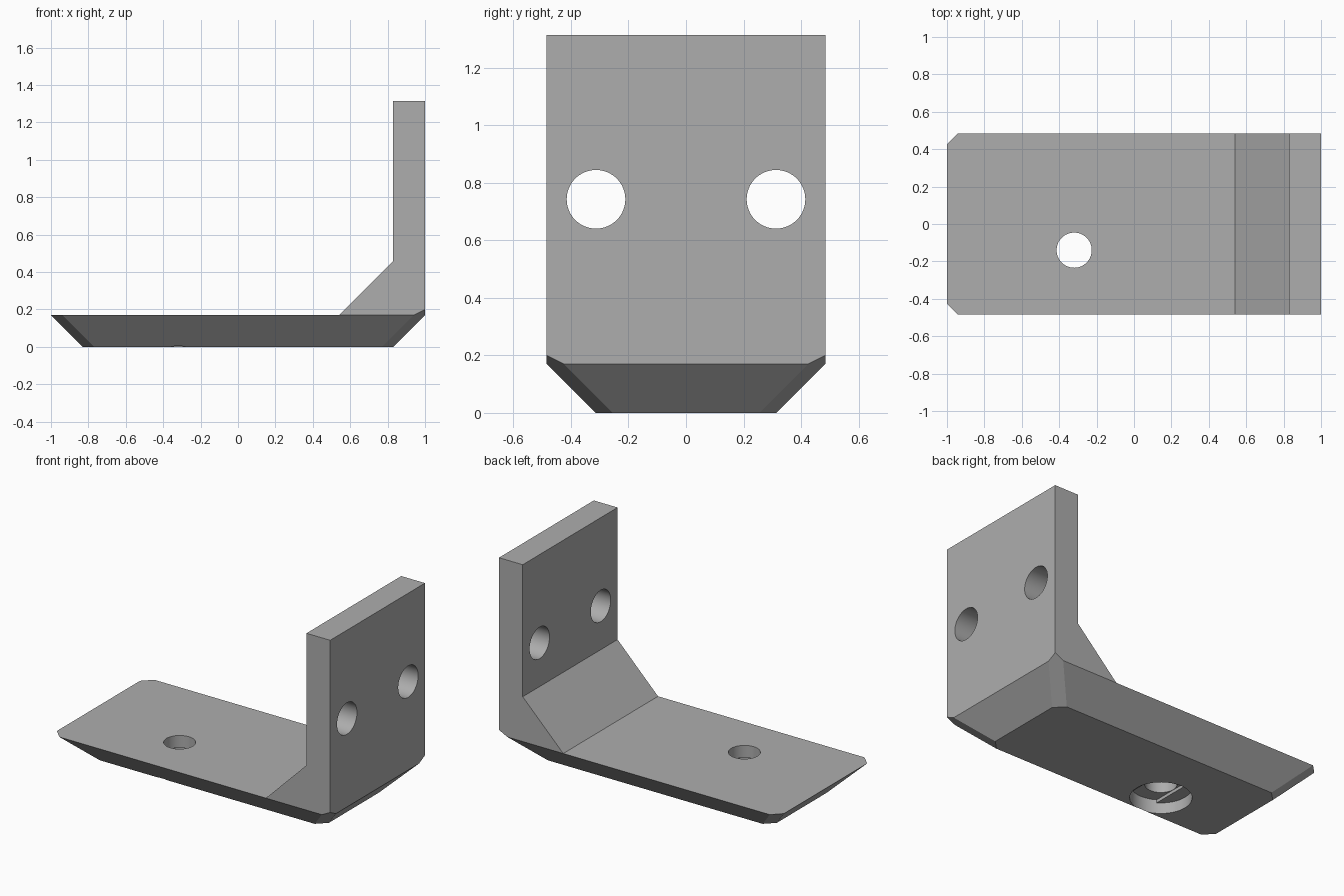
import bpy, bmesh
from math import pi
from mathutils import Matrix, Vector

cube = bpy.data.objects.get("Cube")
if cube:
    bpy.data.objects.remove(cube)

grey = bpy.data.materials.new("plain_grey")
grey.use_nodes = True
color = (0.42, 0.42, 0.42, 1)
grey.diffuse_color = color
grey.node_tree.nodes["Principled BSDF"].inputs["Base Color"].default_value = color

HALF_W, THICK, CORNER = 0.485, 0.17, 0.06


def slice_off(bm, point, normal):
    """Remove everything beyond a plane and cap the opening."""
    geom = bm.verts[:] + bm.edges[:] + bm.faces[:]
    cut = bmesh.ops.bisect_plane(bm, geom=geom, dist=1e-5, plane_co=point,
                                 plane_no=normal, clear_outer=True)
    edges = [e for e in cut["geom_cut"] if isinstance(e, bmesh.types.BMEdge) and e.is_boundary]
    if edges:
        bmesh.ops.holes_fill(bm, edges=edges, sides=0)


def finish(name, bm):
    bmesh.ops.recalc_face_normals(bm, faces=bm.faces[:])
    mesh = bpy.data.meshes.new(name)
    bm.to_mesh(mesh)
    bm.free()
    mesh.materials.append(grey)
    obj = bpy.data.objects.new(name, mesh)
    bpy.context.collection.objects.link(obj)
    return obj


# L-shaped bracket with gusset, extruded across its width
profile = [(-1, 0), (1, 0), (1, 1.315), (0.83, 1.315), (0.83, 0.46),
           (0.54, THICK), (-1, THICK)]
bm = bmesh.new()
side = bm.faces.new([bm.verts.new((x, -HALF_W, z)) for x, z in profile])
back = bmesh.ops.extrude_face_region(bm, geom=[side])["geom"]
bmesh.ops.translate(bm, vec=(0, 2 * HALF_W, 0),
                    verts=[v for v in back if isinstance(v, bmesh.types.BMVert)])

# Sloped underside edges, then the clipped corners between them
for s in (-1, 1):
    slice_off(bm, Vector((s, 0, THICK)), Vector((s, 0, -1)))
    slice_off(bm, Vector((0, s * HALF_W, THICK)), Vector((0, s, -1)))
for sx in (-1, 1):
    for sy in (-1, 1):
        slice_off(bm, Vector((sx, sy * (HALF_W - CORNER), THICK)), Vector((sx, sy, -2)))
bracket = finish("bracket", bm)


def cutter(name, radius, depth, center, along_x=False, slot=None, segments=64):
    """Round cutter, optionally trimmed to a slot running along y."""
    bm = bmesh.new()
    bmesh.ops.create_cone(bm, cap_ends=True, segments=segments,
                          radius1=radius, radius2=radius, depth=depth)
    if slot:
        for s in (-1, 1):
            slice_off(bm, Vector((s * slot, 0, 0)), Vector((s, 0, 0)))
    if along_x:
        bm.transform(Matrix.Rotation(pi / 2, 4, "Y"))
    bm.transform(Matrix.Translation(center))
    obj = finish(name, bm)
    obj.hide_render = True
    return obj


# Two mounting holes, one stepped screw hole with a recessed underside
BX, BY = -0.32, -0.14
cutters = [cutter("mount_hole_cutter", 0.102, 0.5, (0.92, s * 0.313, 0.743), True)
           for s in (-1, 1)]
cutters += [
    cutter("recess_cutter", 0.18, 0.14, (BX, BY, 0)),
    cutter("recess_slot_cutter", 0.18, 0.18, (BX, BY, 0), slot=0.096),
    cutter("screw_hole_cutter", 0.094, 0.6, (BX, BY, 0.1)),
]
bpy.context.view_layer.objects.active = bracket
for c in cutters:
    mod = bracket.modifiers.new(c.name, "BOOLEAN")
    mod.operation = "DIFFERENCE"
    mod.solver = "EXACT"
    mod.object = c
    bpy.ops.object.modifier_apply(modifier=mod.name)
for c in cutters:
    bpy.data.objects.remove(c)

# Smooth hole walls, crisp edges elsewhere
for o in bpy.context.selected_objects:
    o.select_set(False)
bracket.select_set(True)
bpy.ops.object.shade_smooth_by_angle(angle=0.35)
